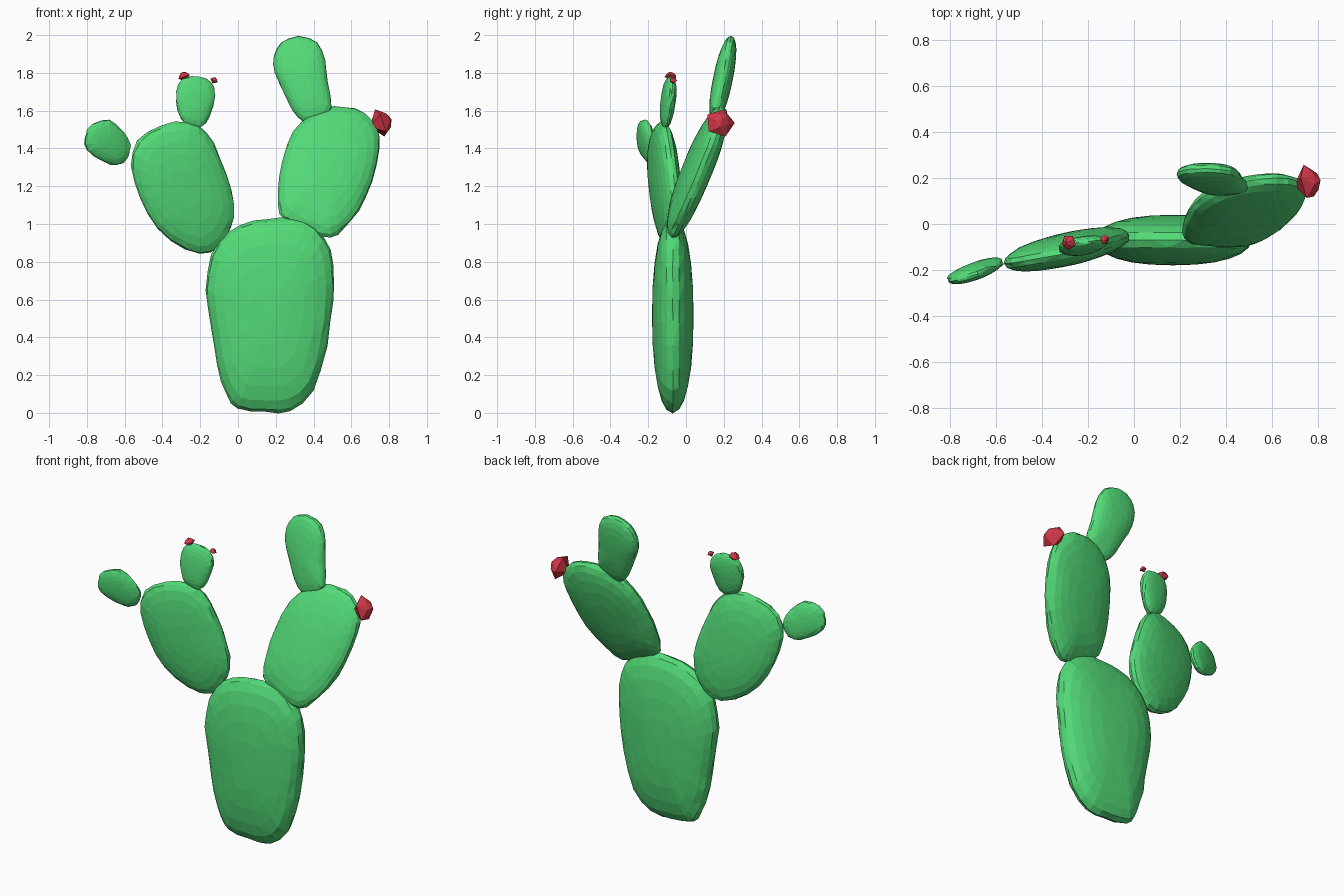
import bpy, bmesh, math, random
from mathutils import Vector

if "Cube" in bpy.data.objects:
    bpy.data.objects.remove(bpy.data.objects["Cube"])

random.seed(4)


def material(name, rgb):
    m = bpy.data.materials.new(name)
    m.diffuse_color = (*rgb, 1)
    m.use_nodes = True
    m.node_tree.nodes["Principled BSDF"].inputs["Base Color"].default_value = m.diffuse_color
    return m


GREEN = material("cactus_green", (0.085, 0.70, 0.185))
RED = material("flower_red", (0.66, 0.04, 0.065))


def add_object(name, bm, mat):
    bmesh.ops.recalc_face_normals(bm, faces=bm.faces)
    me = bpy.data.meshes.new(name)
    bm.to_mesh(me)
    bm.free()
    me.materials.append(mat)
    ob = bpy.data.objects.new(name, me)
    bpy.context.collection.objects.link(ob)
    return ob


def smooth_loop(pts, n):
    # closed Catmull-Rom curve through the outline points
    out, k = [], len(pts)
    P = [Vector(p) for p in pts]
    for i in range(k):
        a, b, c, d = P[i - 1], P[i], P[(i + 1) % k], P[(i + 2) % k]
        for j in range(n):
            t = j / n
            out.append(0.5 * (2 * b + (c - a) * t + (2 * a - 5 * b + 4 * c - d) * t * t
                              + (3 * b - a - 3 * c + d) * t ** 3))
    return out


def pad(name, pts, y0, slope_x, slope_z, half, rough=0.004, sub=2, rings=6):
    """Flat cactus pad: x/z outline on a tilted plane, swollen on both sides."""
    loop = smooth_loop(pts, sub)
    us, vs = [p.x for p in loop], [p.y for p in loop]
    c = Vector(((min(us) + max(us)) / 2, (min(vs) + max(vs)) / 2))
    normal = Vector((-slope_x, 1, -slope_z)).normalized()
    bm = bmesh.new()

    def point(p, h):
        d = p - c
        return bm.verts.new(Vector((p.x, y0 + slope_x * d.x + slope_z * d.y, p.y)) + normal * h)

    rows = []
    for i in range(1, 2 * rings):
        a = math.pi * i / (2 * rings)
        s, h = math.sin(a) ** 0.9, math.copysign(abs(math.cos(a)) ** 0.9, math.cos(a))
        row = []
        for p in loop:
            r = rough * s * s
            q = c + (p - c) * s + Vector((random.uniform(-r, r), random.uniform(-r, r)))
            row.append(point(q, half * h + random.uniform(-r, r) * 0.4))
        rows.append(row)
    n = len(loop)
    for r0, r1 in zip(rows, rows[1:]):
        for j in range(n):
            k = (j + 1) % n
            bm.faces.new((r0[j], r0[k], r1[k], r1[j]))
    for row, h in ((rows[0], half), (rows[-1], -half)):
        tip = point(c, h)
        for j in range(n):
            bm.faces.new((row[j], row[(j + 1) % n], tip))
    bmesh.ops.triangulate(bm, faces=bm.faces)
    return add_object(name, bm, GREEN)


# Trunk pad
pad("trunk_pad", [(0.0, 0.02), (0.14, 0.005), (0.28, 0.012), (0.40, 0.12), (0.47, 0.35),
                  (0.505, 0.6), (0.505, 0.78), (0.46, 0.93), (0.36, 1.015), (0.22, 1.03),
                  (0.08, 1.015), (-0.05, 0.96), (-0.14, 0.84), (-0.17, 0.65), (-0.14, 0.45),
                  (-0.11, 0.25), (-0.06, 0.1)], -0.07, 0.0, 0.0, 0.11)

# Left arm pad
pad("left_pad", [(-0.20, 0.84), (-0.10, 0.88), (-0.035, 0.98), (-0.02, 1.10), (-0.06, 1.26),
                 (-0.13, 1.43), (-0.21, 1.52), (-0.33, 1.54), (-0.48, 1.49), (-0.56, 1.38),
                 (-0.55, 1.22), (-0.48, 1.05), (-0.36, 0.91)], -0.11, 0.2, -0.05, 0.07)

# Right arm pad, leaning back
pad("right_pad", [(0.45, 0.93), (0.53, 0.945), (0.64, 1.07), (0.71, 1.22), (0.75, 1.40),
                  (0.74, 1.50), (0.67, 1.59), (0.57, 1.62), (0.45, 1.61), (0.33, 1.54),
                  (0.26, 1.42), (0.22, 1.25), (0.21, 1.10), (0.25, 1.02), (0.35, 0.97)],
    0.055, 0.12, 0.38, 0.075)

# Tall pad on the right arm
pad("top_pad", [(0.35, 1.54), (0.43, 1.55), (0.495, 1.61), (0.475, 1.75), (0.46, 1.87),
                (0.42, 1.96), (0.32, 1.995), (0.23, 1.96), (0.19, 1.89), (0.195, 1.80),
                (0.24, 1.70), (0.29, 1.60)], 0.195, -0.03, 0.2, 0.052, 0.002)

# Small pad on top of the left arm
pad("small_top_pad", [(-0.28, 1.53), (-0.20, 1.51), (-0.15, 1.57), (-0.12, 1.68),
                      (-0.145, 1.75), (-0.20, 1.78), (-0.29, 1.77), (-0.325, 1.70),
                      (-0.32, 1.60)], -0.095, 0.15, 0.12, 0.037, 0.003)

# Small pad beside the left arm
pad("small_side_pad", [(-0.64, 1.31), (-0.585, 1.35), (-0.57, 1.42), (-0.61, 1.49),
                       (-0.68, 1.55), (-0.77, 1.53), (-0.81, 1.46), (-0.80, 1.39),
                       (-0.72, 1.33)], -0.205, 0.33, -0.12, 0.036, 0.004)


# Faceted flower buds: angular five-sided double cone with a blunt outer face
def flower(name, loc, r, depth, axis):
    bm = bmesh.new()
    base = bm.verts.new((0, 0, -depth))

    def ring(rad, z, shift):
        return [bm.verts.new((rad * math.cos(math.tau * (i + shift) / 5),
                              rad * math.sin(math.tau * (i + shift) / 5), z)) for i in range(5)]

    wide, top = ring(r, 0, 0), ring(r * 0.5, depth * 0.7, 0.5)
    tip = bm.verts.new((0, 0, depth))
    for i in range(5):
        k = (i + 1) % 5
        for f in ((base, wide[k], wide[i]), (wide[i], wide[k], top[i]),
                  (wide[k], top[k], top[i]), (top[i], top[k], tip)):
            bm.faces.new(f)
    ob = add_object(name, bm, RED)
    ob.location = loc
    ob.rotation_euler = Vector(axis).to_track_quat('Z', 'Y').to_euler()


flower("right_flower", (0.755, 0.18, 1.535), 0.08, 0.062, (1, 0.2, 0.35))
flower("left_flower_large", (-0.285, -0.08, 1.78), 0.034, 0.028, (-0.4, 0, 1))
flower("left_flower_small", (-0.127, -0.068, 1.76), 0.022, 0.018, (0.5, 0, 1))
